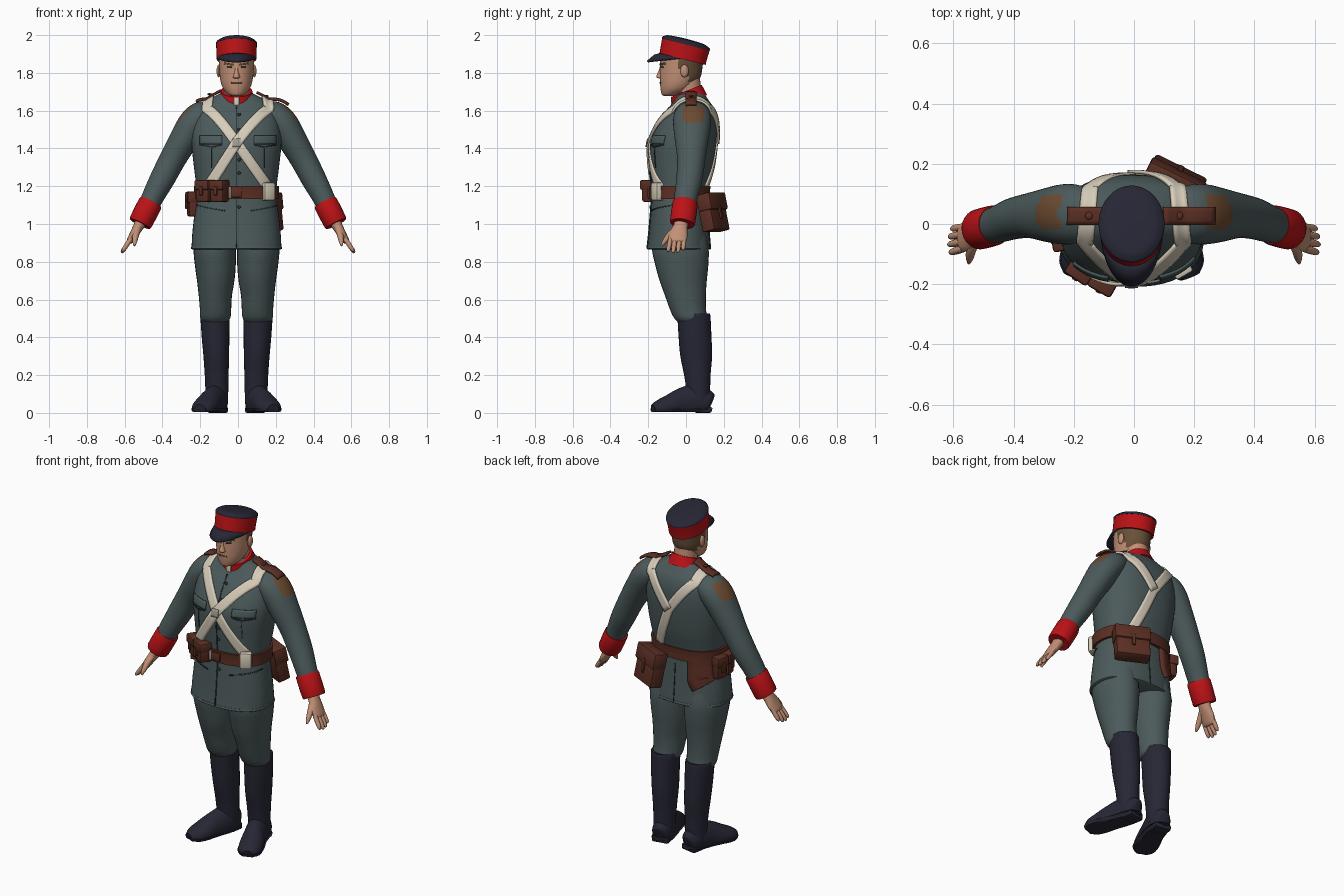
import bpy, bmesh, math
from mathutils import Vector, Euler
from mathutils.bvhtree import BVHTree

cube = bpy.data.objects.get("Cube")
if cube:
    bpy.data.objects.remove(cube)

def material(name, *rgb):
    m = bpy.data.materials.new(name)
    m.use_nodes = True
    m.diffuse_color = (*rgb, 1)
    m.node_tree.nodes["Principled BSDF"].inputs["Base Color"].default_value = (*rgb, 1)
    return m

CLOTH = material("grey_green_cloth", .072, .102, .104)
NAVY = material("navy_leather", .02, .02, .036)
RED = material("red_trim", .5, .006, .008)
BROWN = material("brown_leather", .105, .028, .017)
CREAM = material("cream_webbing", .68, .61, .49)
SKIN = material("skin", .54, .28, .18)
HAIR = material("brown_hair", .14, .08, .042)
PATCH = material("worn_shoulder", .15, .07, .03)
DARK = material("dark_seam", .025, .033, .034)
STEEL = material("steel", .35, .33, .29)
MID = -.008
UP, SIDEWAYS = Vector((0, 0, 1)), Vector((0, 1, 0))

def finish(name, bm, mat, angle=40):
    bmesh.ops.recalc_face_normals(bm, faces=bm.faces[:])
    me = bpy.data.meshes.new(name)
    bm.to_mesh(me)
    bm.free()
    me.materials.append(mat)
    me.shade_smooth()
    me.set_sharp_from_angle(angle=math.radians(angle))
    ob = bpy.data.objects.new(name, me)
    bpy.context.collection.objects.link(ob)
    return ob

def spline(keys, steps):
    """Smoothly resample a list of equal-length tuples."""
    out = []
    for i in range(len(keys) - 1):
        a, b, c, d = keys[max(i - 1, 0)], keys[i], keys[i + 1], keys[min(i + 2, len(keys) - 1)]
        for s in range(steps):
            t = s / steps
            out.append([q + .5 * t * (r - p + t * (2*p - 5*q + 4*r - w + t * (3*(q - r) + w - p)))
                        for p, q, r, w in zip(a, b, c, d)])
    return out + [list(keys[-1])]

def loft(name, rings, mat, n=28, steps=4, ref=None, power=2, low=-9, high=9, shear=0):
    """Skin rings (x, y, z, ru, rv); level rings, or square to the path when ref is set."""
    rings = spline(rings, steps)
    centres = [Vector(r[:3]) for r in rings]
    bm, loops = bmesh.new(), []
    for i, (c, r) in enumerate(zip(centres, rings)):
        u, v = Vector((1, 0, 0)), SIDEWAYS
        if ref:
            t = (centres[min(i + 1, len(rings) - 1)] - centres[max(i - 1, 0)]).normalized()
            u = t.cross(ref).normalized()
            v = u.cross(t)
        loop = []
        for k in range(n):
            a = math.tau * k / n
            e = [math.copysign(abs(f) ** (2 / power), f) for f in (math.cos(a), math.sin(a))]
            p = c + u * r[3] * e[0] + v * r[4] * e[1]
            p.z = min(max(p.z + shear * p.y, low), high)
            loop.append(bm.verts.new(p))
        loops.append(loop)
    for a, b in zip(loops, loops[1:]):
        for k in range(n):
            bm.faces.new((a[k], a[k - 1], b[k - 1], b[k]))
    bm.faces.new(loops[0])
    bm.faces.new(loops[-1])
    return finish(name, bm, mat)

def surface(*obs):
    verts, faces = [], []
    for o in obs:
        base = len(verts)
        verts += [v.co.copy() for v in o.data.vertices]
        faces += [[base + i for i in p.vertices] for p in o.data.polygons]
    return BVHTree.FromPolygons(verts, faces)

def drop(tree, p, d, lift=0):
    """Project a point onto a surface, coming in against direction d."""
    hit = tree.ray_cast(p + d * .4, -d)[0]
    return (hit or p) + d * lift

def ribbon(name, tree, keys, width, mat, thick=.012, lift=.003):
    """Strap laid on a surface; keys are (x, y, z, dx, dy, dz) with d facing outward."""
    bm, rows = bmesh.new(), []
    pts = []
    for a, b in zip(keys, keys[1:]):
        pts += [[p + (q - p) * s / 10 for p, q in zip(a, b)] for s in range(10)]
    pts.append(keys[-1])
    for i, r in enumerate(pts):
        p, d = Vector(r[:3]), Vector(r[3:]).normalized()
        t = Vector(pts[min(i + 1, len(pts) - 1)][:3]) - Vector(pts[max(i - 1, 0)][:3])
        side = d.cross(t).normalized() * width / 2
        rows.append([bm.verts.new(drop(tree, p + side * f, d, lift)) for f in (-1, -.5, 0, .5, 1)])
    for a, b in zip(rows, rows[1:]):
        for k in range(4):
            bm.faces.new((a[k], a[k + 1], b[k + 1], b[k]))
    ob = finish(name, bm, mat)
    mod = ob.modifiers.new("thickness", "SOLIDIFY")
    mod.thickness, mod.offset = thick, 0
    return ob

def box(name, loc, size, mat, turn=0, tilt=0, bevel=.01):
    bm = bmesh.new()
    bmesh.ops.create_cube(bm, size=1)
    for v in bm.verts:
        v.co = Vector(a * b for a, b in zip(v.co, size))
    bmesh.ops.bevel(bm, geom=bm.edges[:], offset=bevel, segments=2, affect="EDGES", profile=.5)
    rot = Euler((math.radians(tilt), 0, math.radians(turn)))
    for v in bm.verts:
        v.co = rot.to_matrix() @ v.co + Vector(loc)
    return finish(name, bm, mat)

def pouch(name, loc, size, turn, tilt=0):
    """Leather pouch with an overlapping lid and a stud, front along local -y."""
    w, d, h = size
    rot = Euler((math.radians(tilt), 0, math.radians(turn))).to_matrix()
    box(name, loc, size, BROWN, turn, tilt)
    box(name + "_lid", Vector(loc) + rot @ Vector((0, -.006, h * .28)), (w + .012, d + .008, h * .46), BROWN, turn, tilt)
    box(name + "_tab", Vector(loc) + rot @ Vector((0, -d / 2 - .008, 0)), (.02, .012, h * .4), BROWN, turn, tilt, .004)

def ball(name, loc, radii, mat):
    bm = bmesh.new()
    bmesh.ops.create_uvsphere(bm, u_segments=14, v_segments=9, radius=1)
    for v in bm.verts:
        v.co = Vector(a * b for a, b in zip(v.co, radii)) + Vector(loc)
    return finish(name, bm, mat)

def sided(s, rings, mid=0):
    return [(mid + s * r[0], *r[1:]) for r in rings]

# Jacket body
jacket = loft("jacket", [(MID, y, z, a, b) for z, y, a, b in (
    (.87, -.038, .238, .168), (.95, -.037, .234, .16), (1.06, -.036, .222, .152), (1.16, -.034, .21, .148),
    (1.3, -.022, .225, .168), (1.42, -.015, .238, .176), (1.5, 0, .236, .164), (1.57, .017, .222, .142),
    (1.62, .028, .198, .115), (1.655, .028, .155, .092), (1.685, .024, .1, .075), (1.7, .02, .07, .06))],
    CLOTH, n=48, power=2.35)

# Arms, cuffs and hands
arms = []
for s, tag in ((1, "left"), (-1, "right")):
    arm = loft(tag + "_sleeve", sided(s, [
        (.14, .035, 1.595, .055, .08), (.19, .034, 1.575, .076, .097), (.235, .032, 1.53, .082, .1),
        (.285, .03, 1.45, .077, .09), (.345, .028, 1.345, .07, .075), (.4, .018, 1.24, .066, .069),
        (.45, 0, 1.145, .058, .062), (.49, -.012, 1.06, .052, .055)]), CLOTH, ref=SIDEWAYS, steps=6, n=36)
    arm.data.materials.append(PATCH)
    for f in arm.data.polygons:
        c = f.center
        if abs(c.y - .037) < .057 and 1.54 < c.z < 1.625 and f.normal.x * s > .2 and abs(c.x) > .24:
            f.material_index = 1
    arms.append(arm)
    loft(tag + "_cuff", sided(s, [(.463, -.004, 1.112, .058, .06), (.466, -.005, 1.106, .064, .067),
         (.515, -.018, 1.01, .063, .067), (.518, -.019, 1.004, .056, .06)]), RED, ref=SIDEWAYS, steps=2)
    loft(tag + "_palm", sided(s, [(.5, -.02, 1.04, .03, .038), (.525, -.028, .99, .028, .038),
         (.552, -.04, .945, .022, .05), (.573, -.046, .91, .017, .046), (.58, -.047, .9, .008, .035)]),
         SKIN, ref=SIDEWAYS, n=18)
    for k, (y, length) in enumerate(((-.082, .9), (-.058, 1), (-.034, .96), (-.01, .8))):
        root, tip = Vector((.567, y, .922)), Vector((.567 + .05 * length, y * 1.1 - .005, .922 - .075 * length))
        loft(f"{tag}_finger_{k + 1}", sided(s, [(*root.lerp(tip, t), r, r) for t, r in
             ((0, .012), (.5, .0125), (.88, .01), (1, .004))]), SKIN, ref=SIDEWAYS, n=10, steps=2)
    loft(tag + "_thumb", sided(s, [(.525, -.045, .985, .016, .016), (.54, -.083, .945, .017, .017),
         (.546, -.112, .91, .013, .013), (.549, -.13, .885, .005, .005)]), SKIN, ref=SIDEWAYS, n=12)

# Trousers and boots
for s, tag in ((1, "left"), (-1, "right")):
    loft(tag + "_trouser", sided(s, [(.11, -.03, .96, .1, .135), (.115, -.03, .87, .112, .15),
         (.112, -.022, .78, .108, .14), (.11, -.015, .7, .099, .125), (.112, -.003, .62, .088, .108),
         (.111, .01, .55, .083, .096), (.112, .023, .505, .08, .088), (.112, .03, .48, .066, .072)], MID), CLOTH)
    loft(tag + "_boot_shaft", sided(s, [(.114, .042, .525, .07, .08), (.114, .042, .515, .077, .087), (.111, .048, .4, .073, .087),
         (.107, .054, .3, .068, .084), (.105, .06, .2, .063, .07), (.104, .064, .13, .061, .064),
         (.104, .066, .05, .058, .06)], MID), NAVY)
    foot = [(.094, .132, .05, .025, .045), (.097, .115, .055, .05, .068), (.108, .05, .06, .06, .09),
            (.132, -.02, .05, .06, .083), (.16, -.09, .035, .067, .06), (.182, -.145, .025, .058, .042),
            (.194, -.175, .02, .03, .025)]
    loft(tag + "_boot_foot", sided(s, foot, MID), NAVY, ref=UP, low=.015)
    loft(tag + "_boot_sole", sided(s, [(*r[:3], r[3] + .005, r[4]) for r in foot], MID), NAVY, ref=UP, low=.006, high=.024)
    box(tag + "_boot_heel", (MID + s * .1, .09, .017), (.1, .08, .034), NAVY, s * 10)

# Head and neck
loft("neck", [(MID, .03, 1.64, .066, .07), (MID, .015, 1.7, .064, .068), (MID, .002, 1.77, .066, .072)], SKIN)
head = loft("head", [(MID, y, z, a, b) for z, y, a, b in (
    (1.678, -.09, .022, .026), (1.686, -.082, .042, .046), (1.71, -.058, .066, .076), (1.74, -.043, .08, .094),
    (1.78, -.03, .088, .108), (1.83, -.025, .092, .112), (1.88, -.022, .094, .113), (1.92, -.02, .085, .1))],
    SKIN, n=40, steps=6)
head.data.materials.append(HAIR)
for f in head.data.polygons:
    if f.center.z > 1.755 and f.center.y > (-.045 if f.center.z > 1.82 else .012):
        f.material_index = 1
face = surface(head)
loft("nose", [(MID, -.128, 1.769, .008, .01), (MID, -.135, 1.776, .019, .021), (MID, -.136, 1.79, .015, .019),
     (MID, -.131, 1.815, .009, .013), (MID, -.128, 1.845, .009, .008)], SKIN, n=14)
for s, tag in ((1, "left"), (-1, "right")):
    ball(tag + "_ear", (MID + s * .094, -.008, 1.81), (.012, .022, .034), SKIN)
    ribbon(tag + "_eyebrow", face, [(MID + s * .016, -.1, 1.843, 0, -1, 0), (MID + s * .062, -.1, 1.85, 0, -1, 0)], .009, HAIR, .006)
    ribbon(tag + "_eye", face, [(MID + s * .024, -.1, 1.829, 0, -1, 0), (MID + s * .05, -.1, 1.829, 0, -1, 0)], .007, DARK, .004, .001)
ribbon("mouth", face, [(MID - .028, -.1, 1.748, 0, -1, 0), (MID + .028, -.1, 1.748, 0, -1, 0)], .006, HAIR, .004, .001)

# Cap with band, crown and peak
loft("cap_band", [(MID, -.018, 1.868, .105, .122), (MID, -.012, 1.9, .106, .123), (MID, 0, 1.953, .108, .126)],
     RED, n=40, shear=-.25)
loft("cap_crown", [(MID, 0, 1.95, .109, .127), (MID, 0, 1.958, .109, .127), (MID, 0, 1.968, .098, .114),
     (MID, 0, 1.977, .075, .088), (MID, 0, 1.981, .01, .01)], NAVY, n=40, shear=-.25)
bm, rows = bmesh.new(), []
for k in range(25):
    a = math.radians(-82 + 164 * k / 24)
    x, y, c = MID + .105 * math.sin(a), -.018 - .122 * math.cos(a), math.cos(a)
    rows.append([bm.verts.new((x, y + .012 - f * .08 * c, 1.873 - .25 * y - f * f * .045 * c)) for f in (0, .5, 1)])
for a, b in zip(rows, rows[1:]):
    for k in (0, 1):
        bm.faces.new((a[k], a[k + 1], b[k + 1], b[k]))
peak = finish("cap_peak", bm, NAVY)
peak.modifiers.new("thickness", "SOLIDIFY").thickness = .01

# Collar and shirt front
loft("collar", [(MID, .02, 1.638, .108, .092), (MID, .012, 1.665, .094, .088), (MID, .002, 1.704, .083, .081)], RED, shear=.4)
box("shirt_front", (MID, -.074, 1.645), (.03, .012, .05), CREAM, bevel=.003)

# Straps and coat details laid on the jacket
coat = surface(jacket, *arms)
chest, back = (0, -1, 0), (0, 1, 0)
for s, tag in ((1, "left"), (-1, "right")):
    shoulder = [(s * .165, -.07, 1.615, 0, -1, .4), (s * .155, .03, 1.65, 0, 0, 1), (s * .145, .11, 1.615, 0, 1, .4)]
    tail = [(0, .1, 1.44, *back)] + ([(.1, .08, 1.19, *back)] if s < 0 else [])
    ribbon(tag + "_cross_strap", coat, [(-s * .155, -.1, 1.2, *chest), (MID, -.1, 1.43, *chest)] + shoulder + tail,
           .054, CREAM, lift=.006 + .004 * s)
    ribbon(tag + "_shoulder_strap", coat, [(s * .095, .027, 1.68, .2, 0, 1), (s * .25, .027, 1.6, .5, 0, .85)], .058, BROWN, lift=.016)
    ball(tag + "_shoulder_stud", drop(coat, Vector((s * .15, .027, 1.65)), UP, .024), (.013, .013, .006), BROWN)
    ribbon(tag + "_chest_flap", coat, [(s * .085, -.1, 1.445, *chest), (s * .2, -.1, 1.445, *chest)], .045, CLOTH, .01)
    ribbon(tag + "_flap_seam", coat, [(s * .085, -.1, 1.42, *chest), (s * .14, -.1, 1.408, *chest), (s * .2, -.1, 1.42, *chest)], .007, DARK, .008)
    ribbon(tag + "_pocket_seam", coat, [(s * .14, -.1, 1.4, *chest), (s * .14, -.1, 1.3, *chest)], .004, DARK, .005, .001)
    ribbon(tag + "_hip_seam", coat, [(s * .07, -.1, 1.07, *chest), (s * .2, -.05, 1.1, s * .5, -1, 0)], .006, DARK, .006, .001)
ribbon("strap_buckle", coat, [(MID - .022, -.1, 1.43, *chest), (MID + .022, -.1, 1.43, *chest)], .044, STEEL, .006, .019)
ribbon("front_seam", coat, [(MID, -.05, 1.62, *chest), (MID, -.1, .875, *chest)], .006, DARK, .006, .001)
ribbon("back_seam", coat, [(MID, .05, 1.1, *back), (MID, .05, .875, *back)], .005, DARK, .005, .001)
for k, z in enumerate((1.58, 1.5, 1.34, 1.27, 1.09)):
    ball(f"button_{k + 1}", drop(coat, Vector((MID + .014, -.05, z)), Vector(chest), .003), (.009, .006, .009), DARK)
loft("jacket_hem", [(MID, -.038, .866, .236, .166), (MID, -.038, .87, .241, .171), (MID, -.038, .882, .239, .168)], CLOTH, n=48, power=2.35, steps=1)

# Belt, buckle and pouches
loft("belt", [(MID, -.034, 1.132, .226, .162), (MID, -.034, 1.166, .225, .161), (MID, -.034, 1.2, .226, .164)], BROWN, n=48, power=2.35, steps=2)
box("belt_buckle", (MID, -.198, 1.166), (.06, .014, .05), BROWN, bevel=.005)
box("belt_buckle_pin", (MID - .035, -.196, 1.166), (.014, .016, .06), STEEL, bevel=.004)
box("strap_loop", (.158, -.15, 1.172), (.066, .05, .095), CREAM, 30)
pouch("front_pouch_inner", (-.097, -.186, 1.175), (.078, .07, .115), -30)
pouch("front_pouch_outer", (-.172, -.146, 1.175), (.078, .07, .115), -34)
pouch("side_pouch_front", (-.24, -.05, 1.105), (.068, .05, .13), -80)
pouch("side_pouch_back", (-.238, .022, 1.105), (.068, .05, .13), -104)
pouch("back_bag", (.135, .142, 1.06), (.19, .075, .2), 154, -12)
ribbon("flat_holster", coat, [(-.15, .06, 1.14, -.45, 1, 0), (-.15, .06, 1.03, -.45, 1, 0), (-.17, .06, 1.0, -.45, 1, 0)],
       .15, BROWN, .016, .006)
